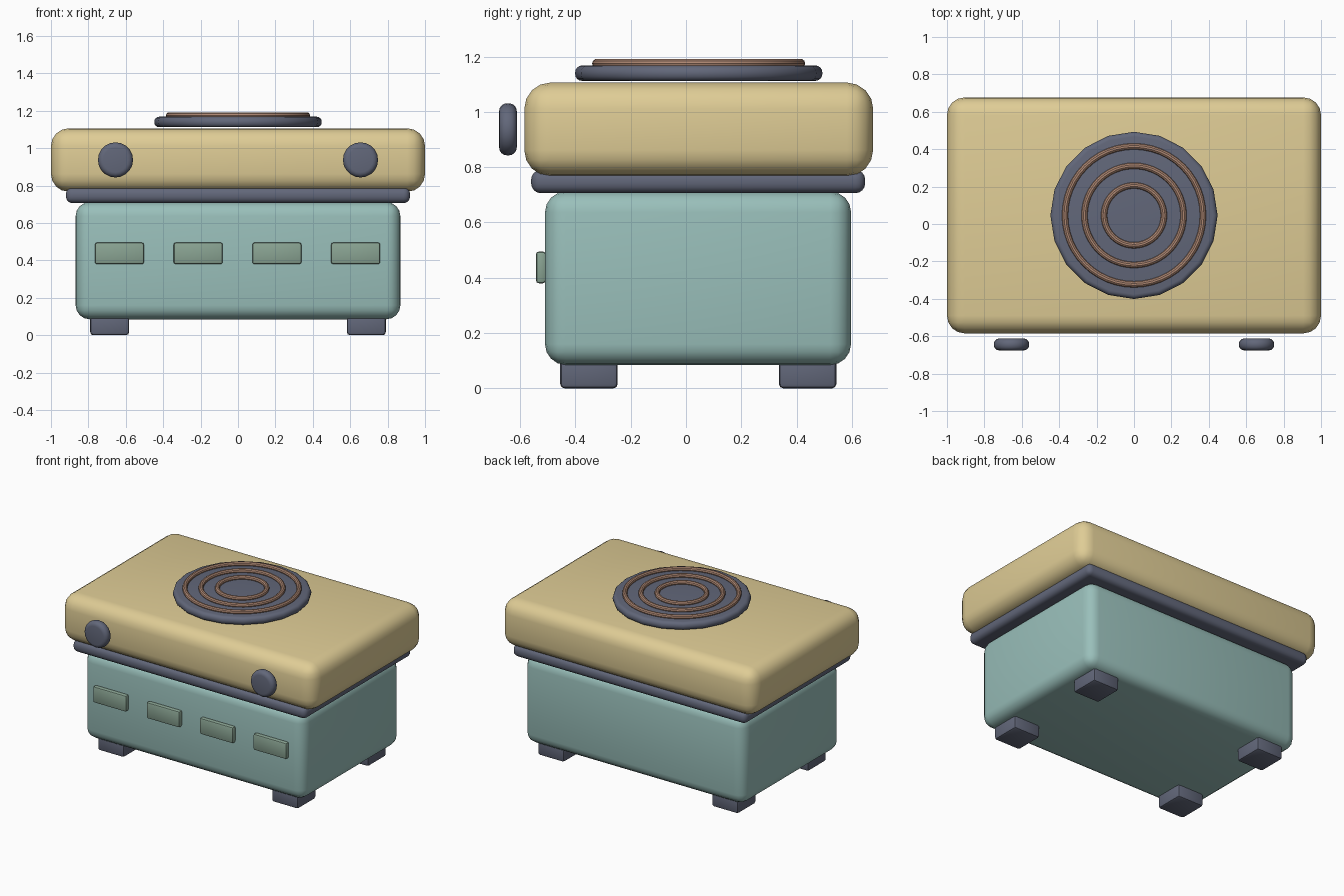
import bpy
from math import radians

if "Cube" in bpy.data.objects:
    bpy.data.objects.remove(bpy.data.objects["Cube"])

CY = 0.046  # depth centre of the main stack


def material(name, rgb):
    m = bpy.data.materials.new(name)
    m.diffuse_color = (*[(c / 255) ** 2.2 for c in rgb], 1)
    m.use_nodes = True
    m.node_tree.nodes["Principled BSDF"].inputs["Base Color"].default_value = m.diffuse_color
    return m


CREAM = material("cream", (222, 203, 148))
TEAL = material("teal", (152, 190, 185))
DARK = material("slate", (98, 103, 121))
COPPER = material("copper", (172, 134, 114))
GREEN = material("sage", (137, 163, 146))


def finish(name, mat, bevel=0, segments=3):
    ob = bpy.context.object
    ob.name = name
    ob.data.materials.append(mat)
    if bevel:
        bpy.ops.object.transform_apply(location=False, rotation=True, scale=True)
        b = ob.modifiers.new("bevel", 'BEVEL')
        b.width, b.segments = bevel, segments
        b.limit_method, b.angle_limit = 'ANGLE', radians(40)
        bpy.ops.object.modifier_apply(modifier="bevel")
    bpy.ops.object.shade_smooth_by_angle(angle=radians(35))
    return ob


def box(name, mat, x, y, z, bevel, segments=3):
    """Bevelled box from (min, max) extents on each axis."""
    ext = (x, y, z)
    bpy.ops.mesh.primitive_cube_add(size=1, location=[(a + b) / 2 for a, b in ext])
    bpy.context.object.scale = [b - a for a, b in ext]
    return finish(name, mat, bevel, segments)


def disc(name, mat, radius, depth, loc, bevel, rot=(0, 0, 0), sides=20):
    bpy.ops.mesh.primitive_cylinder_add(vertices=sides, radius=radius, depth=depth,
                                        location=loc, rotation=rot)
    return finish(name, mat, bevel, 4)


# Main body, trim band and upper housing
box("body", TEAL, (-0.868, 0.868), (-0.51, 0.597), (0.085, 0.712), 0.075, 4)
box("trim_band", DARK, (-0.92, 0.92), (-0.56, 0.648), (0.706, 0.79), 0.035, 4)
box("upper_housing", CREAM, (-1, 1), (-0.585, 0.677), (0.767, 1.106), 0.095, 4)

# Feet
for side in (-1, 1):
    for label, y in (("front", -0.351), ("back", 0.44)):
        x = side * 0.686
        box(f"{label}_foot", DARK, (x - 0.104, x + 0.104), (y - 0.104, y + 0.104),
            (0, 0.12), 0.016, 2)

# Front buttons
for i in range(4):
    x = -0.634 + i * 0.421
    box("front_button", GREEN, (x - 0.131, x + 0.131), (-0.543, -0.507),
        (0.38, 0.495), 0.011, 2)

# Front knobs
for side in (-1, 1):
    disc("knob", DARK, 0.094, 0.064, (side * 0.655, -0.644, 0.937), 0.028,
         rot=(radians(90), 0, 0))

# Hotplate with concentric heating rings
disc("hotplate", DARK, 0.447, 0.056, (0, CY, 1.14), 0.025)
for r in (0.16, 0.265, 0.369):
    bpy.ops.mesh.primitive_torus_add(location=(0, CY, 1.175), major_radius=r, minor_radius=0.0165,
                                     major_segments=48, minor_segments=10)
    finish("heating_ring", COPPER)
